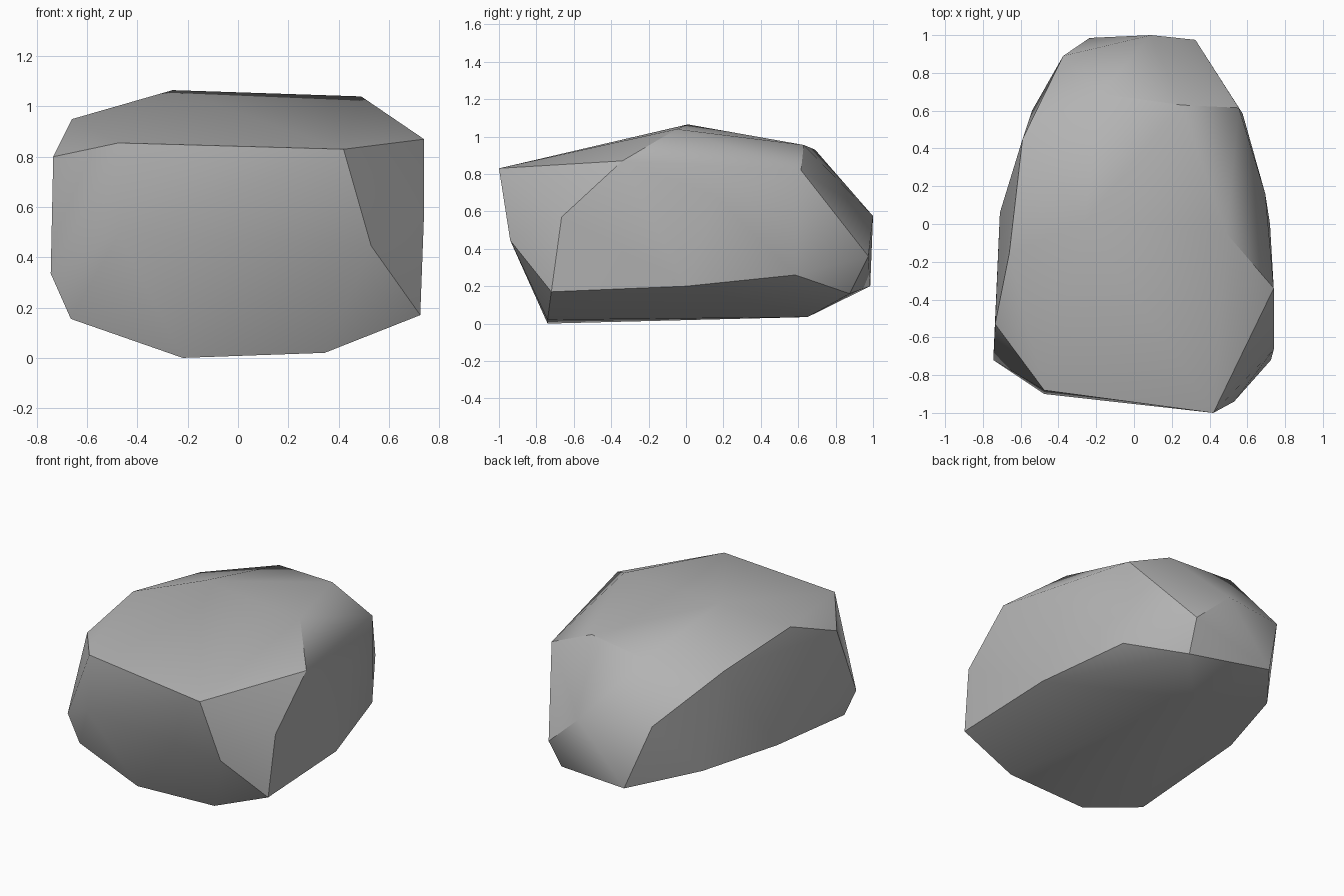
import bpy
import bmesh
import math

# Remove the default cube
default_cube = bpy.data.objects.get("Cube")
if default_cube:
    bpy.data.objects.remove(default_cube, do_unlink=True)


def make_material(name, grey):
    """Matte stone material in one flat colour."""
    material = bpy.data.materials.new(name)
    material.use_nodes = True
    colour = (grey, grey, grey, 1)
    material.diffuse_color = colour
    shader = material.node_tree.nodes["Principled BSDF"]
    shader.inputs["Base Color"].default_value = colour
    shader.inputs["Roughness"].default_value = 0.9
    return material


def make_hull(name, corner_groups, material, sharp_angle):
    """Chiselled convex solid wrapped around groups of corners."""
    mesh = bpy.data.meshes.new(name)
    bm = bmesh.new()
    for group in corner_groups:
        for corner in group:
            bm.verts.new(corner)
    result = bmesh.ops.convex_hull(bm, input=bm.verts[:])
    leftovers = set(result["geom_interior"]) | set(result["geom_unused"])
    loose = [v for v in leftovers if isinstance(v, bmesh.types.BMVert)]
    bmesh.ops.delete(bm, geom=loose, context="VERTS")
    bmesh.ops.recalc_face_normals(bm, faces=bm.faces[:])
    bm.to_mesh(mesh)
    bm.free()
    mesh.materials.append(material)

    boulder = bpy.data.objects.new(name, mesh)
    bpy.context.collection.objects.link(boulder)
    bpy.ops.object.select_all(action="DESELECT")
    boulder.select_set(True)
    bpy.context.view_layer.objects.active = boulder
    bpy.ops.object.shade_smooth_by_angle(angle=math.radians(sharp_angle))
    return boulder


# Crown: ridge, its two shoulders and the rear brow
crown = [(-.26, .01, 1.065), (.49, -.05, 1.04), (-.66, -.155, .95),
         (-.59, .45, .865), (-.18, .69, .93), (.25, .63, .955),
         (.555, .615, .82)]

# Front: broad slab with a chipped corner at each end
front = [(.42, -1, .83), (-.475, -.88, .855), (.53, -.94, .445),
         (-.475, -.9, .49)]

# Left flank, from the front chip towards the back
left_flank = [(.74, -.34, .87), (.74, -.665, .57), (.725, -.72, .17),
              (.72, 0, .2), (.695, .16, .68), (.575, .585, .26)]

# Right flank, from the front chip towards the back
right_flank = [(-.735, -.53, .8), (-.745, -.72, .335), (-.665, -.71, .155),
               (-.71, .06, .26), (-.54, .6, .25)]

# Back: narrow tapered end
back = [(.09, 1, .575), (.325, .975, .36), (-.375, .89, .61),
        (-.235, .985, .2), (.3, .875, .16)]

# Base: the face resting on the ground
base = [(-.22, -.74, 0), (.345, -.74, .02), (.08, .65, .035)]

stone = make_material("stone grey", .45)
make_hull("boulder", [crown, front, left_flank, right_flank, back, base],
          stone, sharp_angle=30)
